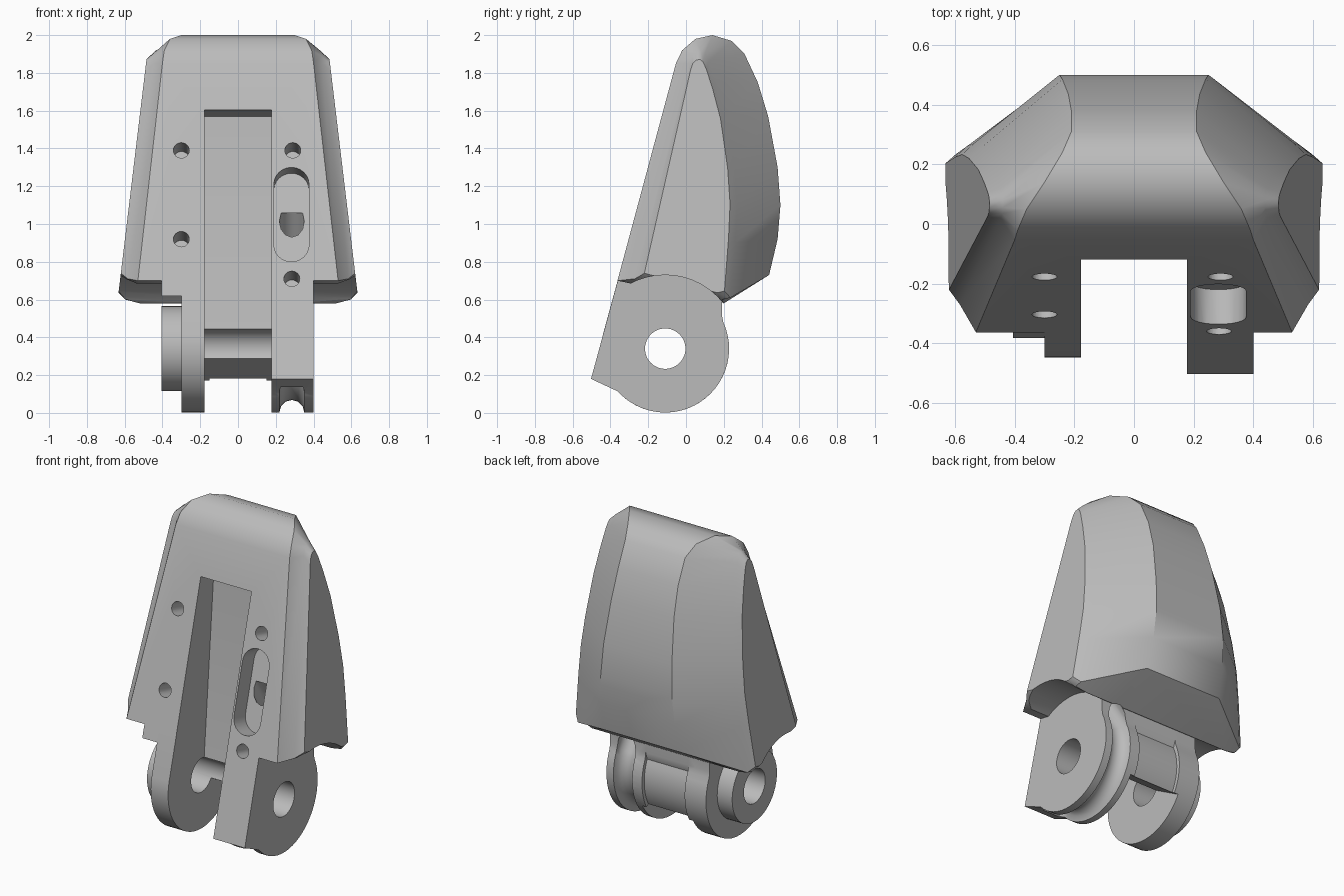
import bpy
import bmesh
from math import sin, cos, radians, atan, pi
from mathutils import Vector

old = bpy.data.objects.get("Cube")
if old:
    bpy.data.objects.remove(old, do_unlink=True)

grey = bpy.data.materials.new("light_grey")
grey.use_nodes = True
grey.diffuse_color = (0.5, 0.5, 0.5, 1)
grey.node_tree.nodes["Principled BSDF"].inputs["Base Color"].default_value = (0.5, 0.5, 0.5, 1)

SLOPE = 0.269            # lean of the flat front
TILT = atan(SLOPE)
PIN_Y, PIN_Z = -0.11, 0.34
KNUCKLE = 0.338


def front_y(z):
    return -0.053 - SLOPE * (1.852 - z)


def finish(name, bm):
    bmesh.ops.recalc_face_normals(bm, faces=bm.faces)
    mesh = bpy.data.meshes.new(name)
    bm.to_mesh(mesh)
    bm.free()
    obj = bpy.data.objects.new(name, mesh)
    bpy.context.collection.objects.link(obj)
    mesh.materials.append(grey)
    return obj


def loft(name, rings):
    bm = bmesh.new()
    loops = [[bm.verts.new(p) for p in ring] for ring in rings]
    n = len(loops[0])
    for a, b in zip(loops, loops[1:]):
        for i in range(n):
            j = (i + 1) % n
            bm.faces.new((a[i], a[j], b[j], b[i]))
    bm.faces.new(loops[0])
    bm.faces.new(loops[-1])
    return finish(name, bm)


def prism(name, profile, x0, x1):
    return loft(name, [[(x, y, z) for y, z in profile] for x in (x0, x1)])


def arc(radius, start, end, steps):
    angles = [radians(start + (end - start) * i / steps) for i in range(steps + 1)]
    return [(PIN_Y + radius * cos(a), PIN_Z + radius * sin(a)) for a in angles]


def disc(name, radius, x0, x1):
    return prism(name, arc(radius, 0, 352.5, 47), x0, x1)


def pocket(name, x, heights, radius, depth):
    """Round or elongated cutter, square to the sloping front."""
    normal = Vector((0, -cos(TILT), sin(TILT)))
    along = Vector((0, sin(TILT), cos(TILT)))
    bm = bmesh.new()
    for z in heights:
        for d in (-depth, 0.05):
            for i in range(24):
                u = 2 * pi * i / 24
                bm.verts.new(Vector((x + radius * cos(u), front_y(z), z))
                             + along * radius * sin(u) + normal * d)
    bmesh.ops.convex_hull(bm, input=bm.verts)
    return finish(name, bm)


def combine(target, tool, operation):
    mod = target.modifiers.new(operation, "BOOLEAN")
    mod.operation = operation
    mod.solver = "EXACT"
    mod.object = tool
    bpy.context.view_layer.objects.active = target
    bpy.ops.object.modifier_apply(modifier=mod.name)
    bpy.data.objects.remove(tool, do_unlink=True)


# Rounded shell: ridge y, z, half width, then the matching side edge y, z
outline = [
    (front_y(0.70), 0.70, 0.53, -0.27, 0.71),
    (-0.053, 1.852, 0.40, 0.02, 1.85),
    (-0.02, 1.92, 0.39, 0.035, 1.89),
    (0.05, 1.98, 0.36, 0.055, 1.91),
    (0.14, 2.0, 0.30, 0.08, 1.915),
    (0.24, 1.97, 0.24, 0.10, 1.90),
    (0.31, 1.90, 0.21, 0.12, 1.86),
    (0.38, 1.75, 0.21, 0.16, 1.75),
    (0.435, 1.57, 0.22, 0.21, 1.58),
    (0.485, 1.30, 0.24, 0.255, 1.30),
    (0.50, 1.10, 0.25, 0.27, 1.10),
    (0.485, 0.92, 0.26, 0.26, 0.90),
    (0.44, 0.73, 0.27, 0.235, 0.61),
    (0.20, 0.58, 0.52, 0.19, 0.60),
]


def half_width(z):
    return 0.625 - 0.12 * (z - 0.7)


def shell_rings(side):
    ridge = [(side * w, y, z) for y, z, w, _, _ in outline]
    edge = [(side * (half_width(z) - 0.04), y, z) for _, _, _, y, z in outline]
    cap = []
    for _, _, _, y, z in outline:
        z2 = 1.2 + (z - 1.2) * 0.94
        cap.append((side * half_width(z2), 0.04 + (y - 0.04) * 0.84, z2))
    return [cap, edge, ridge]


body = loft("finger_segment", shell_rings(-1) + shell_rings(1)[::-1])

# Front block, then the clearance around the hinge
INSET = 0.002
combine(body, prism("front_block", [(front_y(0.5) + INSET, 0.5), (front_y(1.1) + INSET, 1.1),
                                    (0.1, 1.1), (0.1, 0.5)], -0.405, 0.4), "UNION")
combine(body, disc("clearance", 0.39, -0.9, 0.9), "DIFFERENCE")

# Hinge knuckles and barrel
neck = [(0.1, 1.0), (0.19, 0.62), (0.19, 0.52)]
top = (front_y(1.0) + INSET, 1.0)
left_profile = [top] + neck + arc(KNUCKLE, 25, -138, 26) + [(front_y(0.18), 0.18)]
right_profile = [top] + neck + arc(KNUCKLE, 25, -194, 34)
barrel_profile = [(-0.1, 1.0)] + neck + arc(0.315, 25, -180, 32)
combine(body, prism("square_knuckle", left_profile, 0.15, 0.4), "UNION")
combine(body, prism("round_knuckle", right_profile, -0.3, -0.15), "UNION")
combine(body, prism("barrel", barrel_profile, -0.2, 0.2), "UNION")
combine(body, disc("boss", 0.225, -0.405, -0.25), "UNION")

# Central slot, open at the hinge
slot = [(PIN_Y, PIN_Z), (-0.085, 0.445), (0.01, 1.57), (-0.11, 1.602), (-0.4, 1.68),
        (-0.9, 1.6), (-0.9, -0.3), (0.3, -0.3), (0.3, 0.104)]
combine(body, prism("slot", slot, -0.178, 0.178), "DIFFERENCE")
combine(body, disc("pin_hole", 0.107, -0.8, 0.8), "DIFFERENCE")

# Screw holes and cable pocket in the front
for x, z in ((-0.3, 1.39), (-0.3, 0.92), (0.29, 1.39), (0.285, 0.71)):
    combine(body, pocket("screw_hole", x, [z], 0.042, 0.18), "DIFFERENCE")
combine(body, pocket("cable_pocket", 0.283, [0.89, 1.21], 0.093, 0.12), "DIFFERENCE")

# Cable channel round the knuckle and up into the pocket
path = arc(KNUCKLE, -146, 27, 26) + [(-0.17, 1.04)]
curve = bpy.data.curves.new("cable_channel", "CURVE")
curve.dimensions = "3D"
curve.bevel_depth = 0.066
curve.bevel_resolution = 4
curve.use_fill_caps = True
spline = curve.splines.new("POLY")
spline.points.add(len(path) - 1)
for point, (y, z) in zip(spline.points, path):
    point.co = (0.285, y, z, 1)
tube = bpy.data.objects.new("cable_tube", curve)
bpy.context.collection.objects.link(tube)
bpy.context.view_layer.update()
bm = bmesh.new()
bm.from_mesh(tube.to_mesh())
bmesh.ops.remove_doubles(bm, verts=bm.verts, dist=0.0005)
bpy.data.objects.remove(tube, do_unlink=True)
combine(body, finish("cable_cutter", bm), "DIFFERENCE")

# Smooth curves, sharp machined edges
bpy.ops.object.select_all(action="DESELECT")
body.select_set(True)
bpy.context.view_layer.objects.active = body
bpy.ops.object.shade_smooth_by_angle(angle=radians(38))
